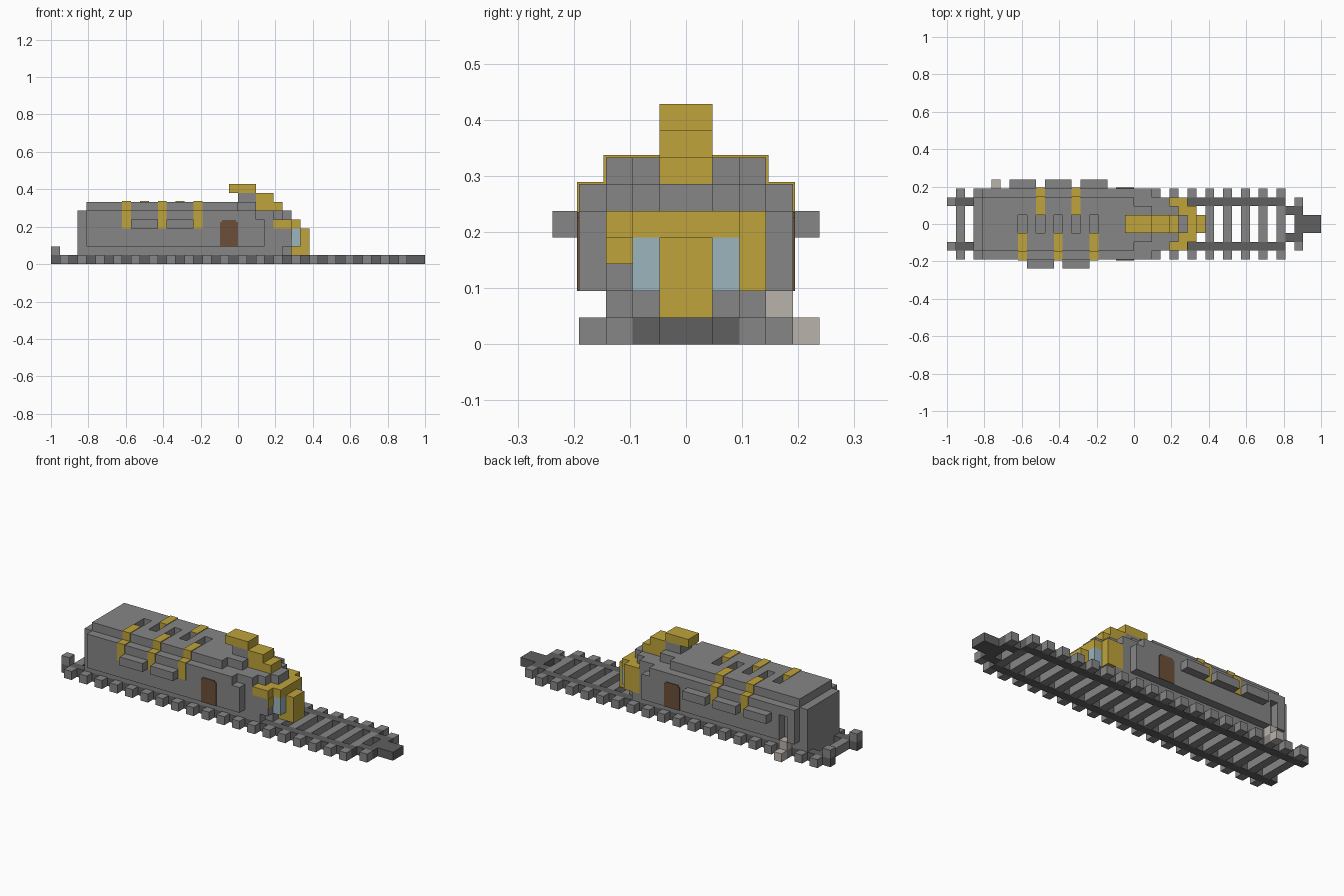
import bpy
import bmesh

cube = bpy.data.objects.get("Cube")
if cube:
    bpy.data.objects.remove(cube, do_unlink=True)

U = 2 / 42     # one block
E = 0.08       # thickness of painted plates, in blocks


def material(name, r, g, b):
    m = bpy.data.materials.new(name)
    m.use_nodes = True
    m.diffuse_color = (r, g, b, 1)
    m.node_tree.nodes["Principled BSDF"].inputs["Base Color"].default_value = (r, g, b, 1)
    return m


GREY = material("stone grey", 0.24, 0.24, 0.24)
DARK = material("dark iron", 0.115, 0.115, 0.115)
GOLD = material("gold", 0.52, 0.37, 0.043)
BLUE = material("pale glass", 0.33, 0.46, 0.51)
BROWN = material("brown door", 0.147, 0.078, 0.04)
LIGHT = material("light stone", 0.49, 0.45, 0.41)


def part(name, mat, boxes):
    """Boxes given in blocks as (x0, x1, y0, y1, z0, z1); x counts from the rear end."""
    bm = bmesh.new()
    for x0, x1, y0, y1, z0, z1 in boxes:
        cube = bmesh.ops.create_cube(bm, size=1)
        for v in cube["verts"]:
            v.co.x = (x1 if v.co.x > 0 else x0) * U - 1
            v.co.y = (y1 if v.co.y > 0 else y0) * U
            v.co.z = (z1 if v.co.z > 0 else z0) * U
    me = bpy.data.meshes.new(name)
    bm.to_mesh(me)
    bm.free()
    me.materials.append(mat)
    ob = bpy.data.objects.new(name, me)
    bpy.context.collection.objects.link(ob)
    return ob


def both(*boxes):
    """Each box plus its mirror image across y."""
    return [b for x0, x1, y0, y1, z0, z1 in boxes
            for b in ((x0, x1, y0, y1, z0, z1), (x0, x1, -y1, -y0, z0, z1))]


# Track: rails narrowing to a point, sleepers in pieces between them
part("rails", DARK, both((0, 38, 2, 3, 0, 1), (38, 40, 1, 2, 0, 1)))
part("track_tip", DARK, [(39, 42, -1, 1, 0, 1)])
part("rear_buffers", GREY, both((0, 1, 2, 3, 1, 2)))
part("sleepers", GREY, [(i, i + 1, -2, 2, 0, 1) for i in range(1, 38, 2)])
part("sleeper_ends", GREY, both(*[(i, i + 1, 3, 4, 0, 1) for i in range(1, 38, 2)]))
part("tip_sleeper_ends", GREY, both((39, 40, 2, 3, 0, 1)))

# Hull: narrow base, wide walls with a doorway recess on the back, rear panel
part("base", GREY, [(3, 26, -3, 3, 1, 2), (26, 27, -2, 2, 1, 2)])
part("hull", GREY, [
    (4, 24, -4, 3, 2, 5), (4, 23, -4, 4, 5, 6),
    (4, 5, 3, 4, 2, 5), (6, 24, 3, 4, 2, 5)])
part("rear_panel", GREY, [(3, 4, -3, 3, 2, 6)])

# Roof with a row of square pits along the middle
pits = range(8, 17, 2)
roof = both((4, 21, 1, 3, 6, 7), (21, 23, 1, 2, 6, 7))
starts = [4] + [p + 1 for p in pits]
ends = list(pits) + [23]
roof += [(a, b, -1, 1, 6, 7) for a, b in zip(starts, ends)]
part("roof", GREY, roof)

# Gold bands over the walls and roof, staggered from side to side
def band(i, side):
    boxes = [(i, i + 1, 1, 4 + E, 4, 6 + E), (i, i + 1, 1, 3 + E, 6, 7 + E)]
    if side < 0:
        boxes = [(a, b, -d, -c, e, f) for a, b, c, d, e, f in boxes]
    return boxes


part("front_bands", GOLD, [b for i in (8, 12, 16) for b in band(i, -1)])
part("back_bands", GOLD, [b for i in (10, 14) for b in band(i, 1)])

# Ledges sticking out of the walls between the bands
part("front_ledges", GREY, [(i, i + 3, -5, -4, 4, 5) for i in (9, 13)])
part("back_ledges", GREY, [(i, i + 3, 4, 5, 4, 5) for i in (7, 11, 15)])

# Doors with clipped top corners
part("doors", BROWN, both(
    (19, 21, 4, 4 + E, 2, 4.75), (19.2, 20.8, 4, 4 + E, 4.75, 4.95)))
part("steps", LIGHT, [(5, 6, 3, 4, 1, 2), (5, 6, 4, 5, 0, 1)])

# Head: grey sides and brow, stepping inward to the front
part("head", GREY, [
    (24, 27, -3, 2, 2, 4), (24, 25, 2, 3, 2, 4), (24, 25, -3, 3, 4, 5)])
part("brow", GREY, [
    (23, 25, -3, 3, 5, 6), (25, 26, -2, 2, 5, 6), (26, 27, -1, 1, 5, 6)])
part("face_band", GOLD, [(25, 27, -3, 3, 4, 5), (27, 28, -2, 2, 4, 5)])
part("nose", GOLD, [(27, 29, -1, 1, 1, 4)])
part("left_cheek", GOLD, [(25, 27, 2, 3, 2, 4)])
part("right_cheek", GOLD, [(27, 27 + E, -3, -2, 3, 4)])
part("windows", BLUE, both((27, 28, 1, 2, 2, 4)))

# Crest rising backward over the roof
part("crest", GOLD, [
    (23, 26, -1, 1, 6, 7), (23, 25, -1, 1, 7, 8), (20, 23, -1, 1, 8, 9)])
part("crest_support", GREY, [(21, 23, -1, 1, 7, 8)])
